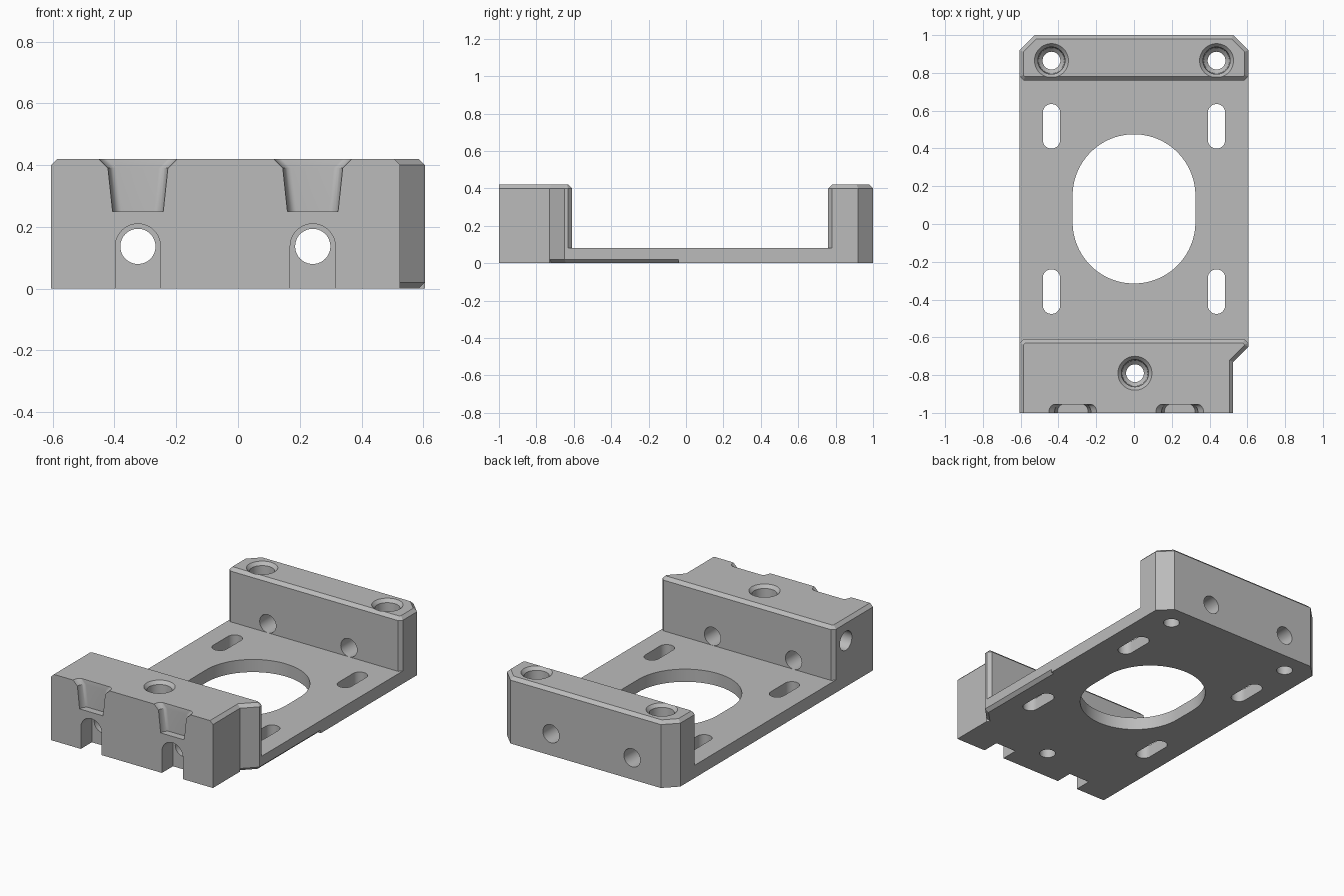
import bpy
import bmesh
from math import cos, sin, pi, sqrt
from mathutils import Vector

default = bpy.data.objects.get("Cube")
if default:
    bpy.data.objects.remove(default, do_unlink=True)

W, L, TOP, PLATE, BEVEL = 0.605, 1.0, 0.42, 0.08, 0.02

grey = bpy.data.materials.new("machined_grey")
grey.use_nodes = True
grey.diffuse_color = (0.5, 0.5, 0.5, 1)
grey.node_tree.nodes["Principled BSDF"].inputs["Base Color"].default_value = (0.5, 0.5, 0.5, 1)


def loft(name, rings):
    """Closed solid through a list of equal-length point rings."""
    bm = bmesh.new()
    vs = [[bm.verts.new(p) for p in ring] for ring in rings]
    n = len(vs[0])
    for a, b in zip(vs, vs[1:]):
        for i in range(n):
            j = (i + 1) % n
            bm.faces.new((a[i], a[j], b[j], b[i]))
    bm.faces.new(vs[0][::-1])
    bm.faces.new(vs[-1])
    bmesh.ops.recalc_face_normals(bm, faces=bm.faces)
    mesh = bpy.data.meshes.new(name)
    bm.to_mesh(mesh)
    bm.free()
    mesh.materials.append(grey)
    obj = bpy.data.objects.new(name, mesh)
    bpy.context.collection.objects.link(obj)
    return obj


def at_z(outline, z):
    return [(x, y, z) for x, y in outline]


def inset(outline, dists):
    """Move each edge of a counter-clockwise outline inwards by its own distance."""
    pts = [Vector(p) for p in outline]
    n = len(pts)
    out = []
    for i in range(n):
        d0 = (pts[i] - pts[i - 1]).normalized()
        d1 = (pts[(i + 1) % n] - pts[i]).normalized()
        n0, n1 = Vector((-d0.y, d0.x)), Vector((-d1.y, d1.x))
        a, b = dists[i - 1], dists[i]
        det = n0.x * n1.y - n0.y * n1.x
        out.append((pts[i].x + (a * n1.y - b * n0.y) / det,
                    pts[i].y + (b * n0.x - a * n1.x) / det))
    return out


def circle(r, n=48):
    return [(r * cos(2 * pi * i / n), r * sin(2 * pi * i / n)) for i in range(n)]


def boolean(target, tool, operation):
    mod = target.modifiers.new("cut", 'BOOLEAN')
    mod.operation = operation
    mod.solver = 'EXACT'
    mod.object = tool
    bpy.context.view_layer.objects.active = target
    bpy.ops.object.modifier_apply(modifier=mod.name)
    bpy.data.objects.remove(tool, do_unlink=True)


def cut(rings):
    boolean(body, loft("cutter", rings), 'DIFFERENCE')


def stadium(x, y0, y1, r, n=24):
    """Vertical through slot with round ends centred at y0 and y1."""
    ring = [(x + r * cos(pi * i / n), y1 + r * sin(pi * i / n)) for i in range(n + 1)]
    ring += [(x - r * cos(pi * i / n), y0 - r * sin(pi * i / n)) for i in range(n + 1)]
    cut([at_z(ring, -0.05), at_z(ring, PLATE + 0.05)])


# Base plate with clipped corners
C = 0.525
notch = [(-W, -L), (C, -L), (C, -0.73), (W, -0.65)]
plate = notch + [(W, 0.92), (C, L), (-C, L), (-W, 0.92)]
body = loft("bracket_body", [at_z(plate, 0), at_z(plate, PLATE)])

# Front and back clamp blocks with chamfered top and inner edges
E = W - BEVEL
front = notch + [(W, -0.63), (E, -0.61), (-E, -0.61), (-W, -0.63)]
back = [(-E, 0.76), (E, 0.76), (W, 0.78), (W, 0.92), (C, L), (-C, L), (-W, 0.92), (-W, 0.78)]
for name, outline, dists in (("front_block", front, [0] + [BEVEL] * 7),
                             ("back_block", back, [BEVEL] * 8)):
    block = loft(name, [at_z(outline, 0), at_z(outline, TOP - BEVEL),
                        at_z(inset(outline, dists), TOP)])
    boolean(body, block, 'UNION')

# Large centre opening and four adjustment slots
stadium(0, 0.01, 0.15, 0.325, 48)
for x in (-0.437, 0.437):
    for y in (-0.358, 0.517):
        stadium(x, y - 0.072, y + 0.072, 0.046)

# Counterbored vertical screw holes
for x, y in ((-0.437, 0.865), (0.437, 0.865), (0.005, -0.79)):
    steps = ((0.099, 0.43), (0.09, TOP), (0.072, 0.40), (0.068, 0.28), (0.047, 0.26), (0.047, -0.05))
    cut([[(x + u, y + v, z) for u, v in circle(r)] for r, z in steps])

# Lengthwise rod holes, U-shaped slots and scooped pockets on the front
for x in (-0.324, 0.242):
    cut([[(x + u, y, 0.137 + v) for u, v in circle(0.057)] for y in (-1.1, 1.1)])

    r = 0.073
    arch = [(x + r * cos(pi * i / 24), 0.137 + r * sin(pi * i / 24)) for i in range(25)]
    arch += [(x - r, -0.05), (x + r, -0.05)]
    cut([[(u, y, v) for u, v in arch] for y in (-1.05, -0.89)])

    half = [(0.082, 0.25), (0.097, 0.39), (0.127, TOP), (0.147, 0.44)]
    depth = 0.045
    rings = []
    for d in [-0.02] + [depth * sin(pi / 2 * i / 8) for i in range(9)]:
        s = 0.03 * (1 - sqrt(max(0, 1 - (max(d, 0) / depth) ** 2)))
        rings.append([(x + w - s, d - L, z) for w, z in half] +
                     [(x - w + s, d - L, z) for w, z in reversed(half)])
    cut(rings)

# Blind side hole in the front block
cut([[(x, -0.73 + u, 0.29 + v) for u, v in circle(0.06)] for x in (-0.7, -0.1)])

# Chamfer under the clipped side edge
k, e = 0.025, 0.005
path = [((C, -0.73), (0.71, -0.71)), ((W, -0.65), (1, -0.41)), ((W, -0.04), (1, 0))]
cut([[(px + o * nx, py + o * ny, z) for o, z in ((-k, -e), (e, k), (e, -e))]
     for (px, py), (nx, ny) in path])

# Merge leftovers and shade
bm = bmesh.new()
bm.from_mesh(body.data)
bmesh.ops.remove_doubles(bm, verts=bm.verts, dist=0.0002)
bmesh.ops.dissolve_limit(bm, angle_limit=0.01, verts=bm.verts, edges=bm.edges)
bm.to_mesh(body.data)
bm.free()
bpy.ops.object.select_all(action='DESELECT')
body.select_set(True)
bpy.context.view_layer.objects.active = body
bpy.ops.object.shade_smooth_by_angle(angle=pi / 6)
